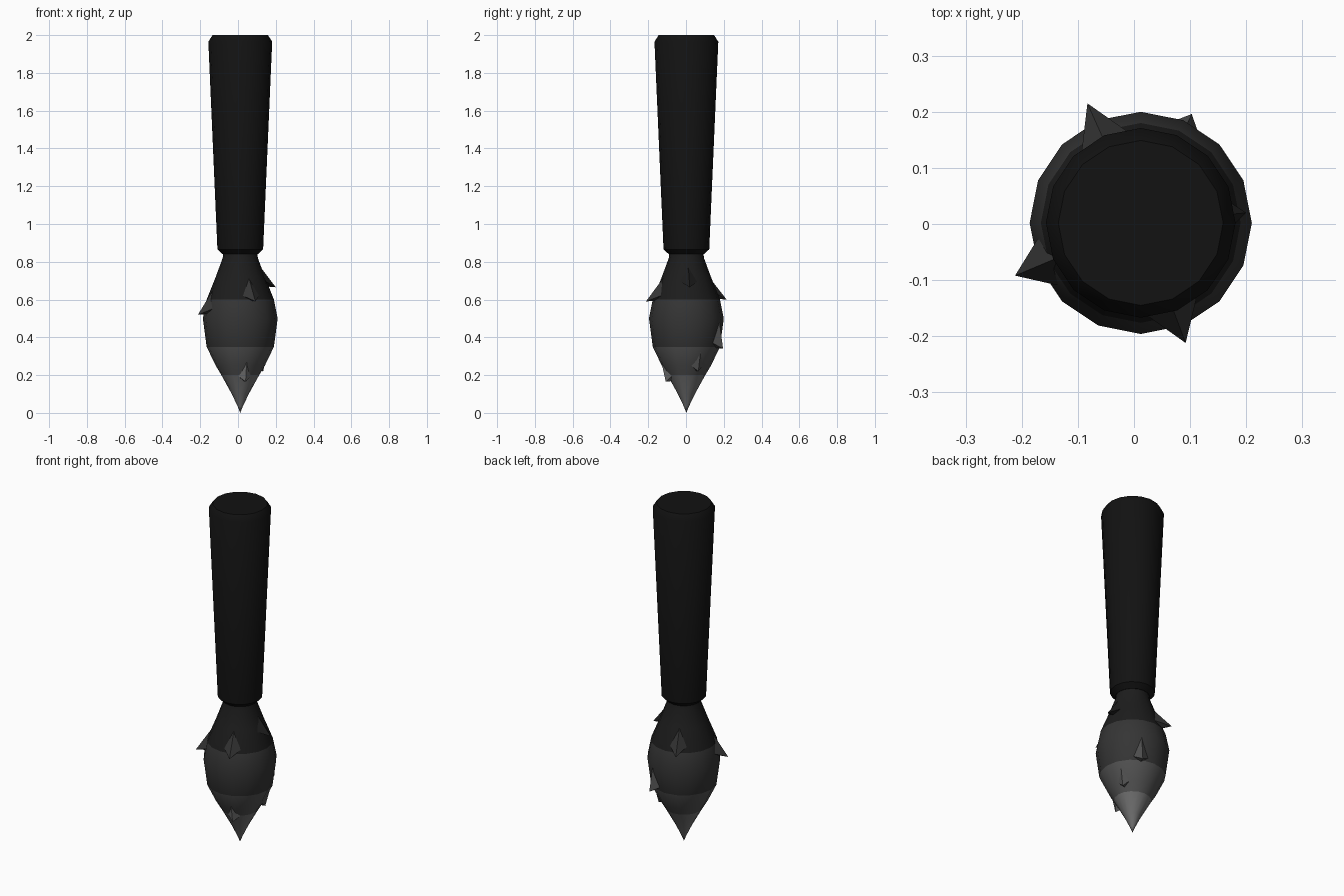
import bpy, bmesh, math

if "Cube" in bpy.data.objects:
    bpy.data.objects.remove(bpy.data.objects["Cube"])

CX, CY, SIDES = 0.012, 0.002, 16


def material(name, v):
    m = bpy.data.materials.new(name)
    m.diffuse_color = (v, v, v, 1)
    m.use_nodes = True
    m.node_tree.nodes["Principled BSDF"].inputs["Base Color"].default_value = m.diffuse_color
    return m


def finish(bm, name, mats):
    bmesh.ops.recalc_face_normals(bm, faces=bm.faces)
    me = bpy.data.meshes.new(name)
    bm.to_mesh(me)
    bm.free()
    ob = bpy.data.objects.new(name, me)
    bpy.context.collection.objects.link(ob)
    for m in mats:
        me.materials.append(m)
    bpy.ops.object.select_all(action='DESELECT')
    ob.select_set(True)
    bpy.context.view_layer.objects.active = ob
    bpy.ops.object.shade_smooth_by_angle(angle=math.radians(35))
    return ob


def lathe(name, profile, mats, shade=lambda z: 0):
    """Turn (radius, z) points around the brush axis, with closed ends."""
    bm = bmesh.new()
    rings = []
    for r, z in profile:
        rings.append([bm.verts.new((CX + r * math.cos(math.tau * i / SIDES),
                                    CY + r * math.sin(math.tau * i / SIDES), z))
                      for i in range(SIDES)])
    for lo, hi in zip(rings, rings[1:]):
        for i in range(SIDES):
            j = (i + 1) % SIDES
            f = bm.faces.new((lo[i], lo[j], hi[j], hi[i]))
            f.material_index = shade((lo[0].co.z + hi[0].co.z) / 2)
    bm.faces.new(rings[0])
    bm.faces.new(rings[-1])
    bmesh.ops.remove_doubles(bm, verts=bm.verts, dist=0.0005)
    return finish(bm, name, mats)


black = material("handle_black", 0.006)
greys = [material("bristle_dark", 0.012), material("bristle_mid", 0.035),
         material("bristle_grey", 0.08), material("bristle_tip", 0.16)]


def shade(z):
    return 0 if z > 0.62 else 1 if z > 0.4 else 2 if z > 0.2 else 3


# tapered handle with bevelled ends
lathe("handle", [(0.093, 0.84), (0.121, 0.866), (0.169, 1.965), (0.147, 2.0)], [black])

# pointed bristle head
HEAD = [(0.0, 0.0), (0.014, 0.035), (0.045, 0.1), (0.1, 0.2), (0.13, 0.25), (0.178, 0.35),
        (0.198, 0.5), (0.178, 0.6), (0.13, 0.72), (0.093, 0.82), (0.09, 0.85)]
lathe("bristle_head", HEAD, greys, shade)


def head_radius(z):
    for (r0, z0), (r1, z1) in zip(HEAD, HEAD[1:]):
        if z0 <= z <= z1:
            return r0 + (r1 - r0) * (z - z0) / (z1 - z0)
    return 0.09


# loose tufts: wedges that lift away from the head towards the tip
def tuft(name, tip, width, length):
    x, y, z = tip
    a = math.atan2(y - CY, x - CX)
    bm = bmesh.new()

    def on_head(side, h, sink):
        r = head_radius(h) - sink
        return bm.verts.new((CX + r * math.cos(a) - side * math.sin(a),
                             CY + r * math.sin(a) + side * math.cos(a), h))

    point = bm.verts.new(tip)
    left = on_head(-width / 2, z + 0.03, 0.008)
    right = on_head(width / 2, z + 0.03, 0.008)
    root = on_head(0, z + length, 0.004)
    under = on_head(0, z + 0.005, 0.02)
    for f in ((root, left, point), (root, point, right), (point, left, under),
              (point, under, right), (root, under, left), (root, right, under)):
        bm.faces.new(f)
    finish(bm, name, [greys[shade(z)]])


tuft("tuft_left", (-0.212, -0.092, 0.52), 0.09, 0.14)
tuft("tuft_back", (-0.083, 0.215, 0.6), 0.09, 0.13)
tuft("tuft_front", (0.092, -0.212, 0.59), 0.09, 0.13)
tuft("tuft_right", (0.2, 0.02, 0.665), 0.09, 0.11)
tuft("tuft_back_low", (0.103, 0.196, 0.34), 0.08, 0.15)
tuft("tuft_front_low", (0.04, -0.107, 0.165), 0.07, 0.11)
tuft("tuft_right_low", (0.133, 0.065, 0.22), 0.07, 0.11)
